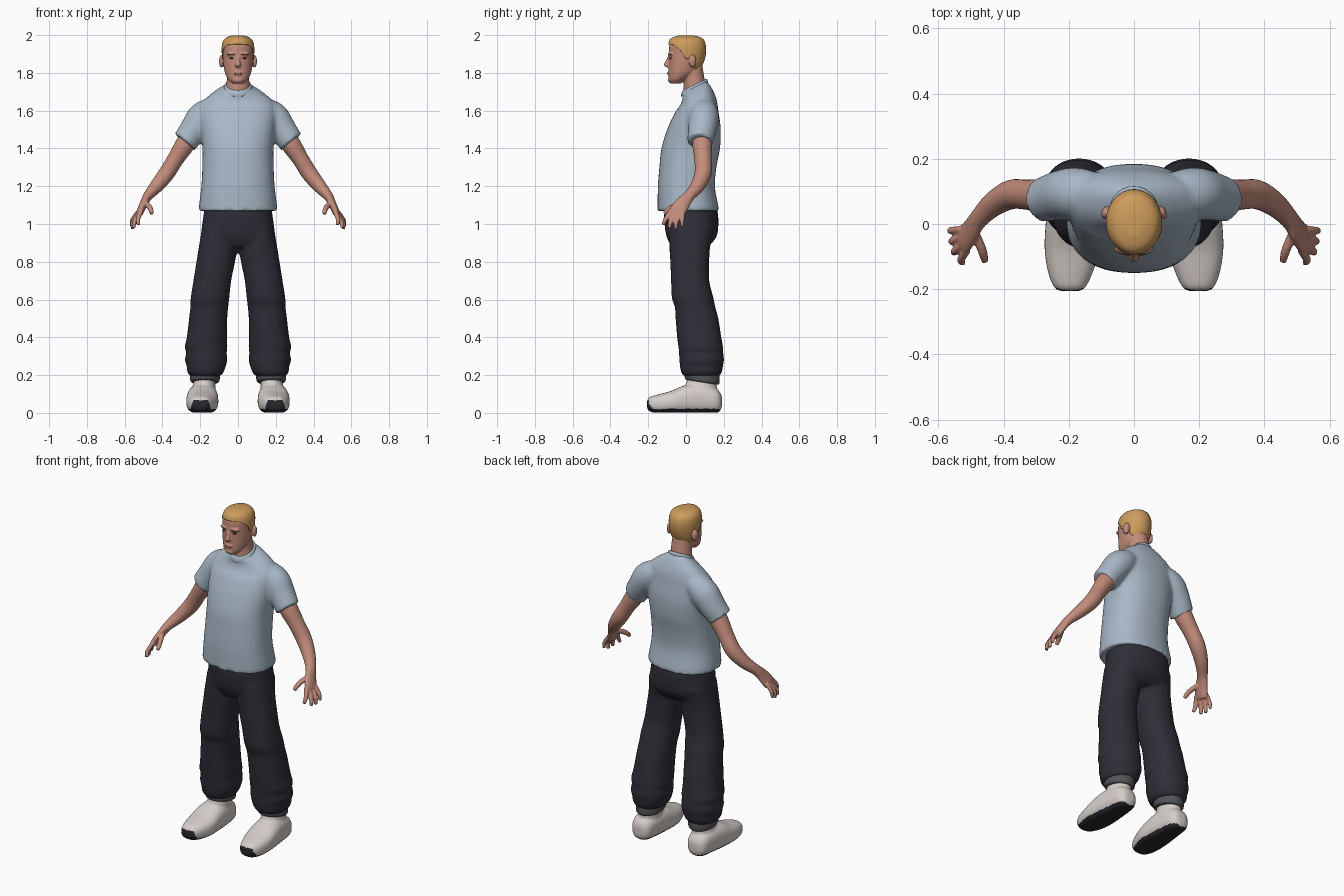
import bpy, bmesh, math
from mathutils import Vector, Matrix

if "Cube" in bpy.data.objects:
    bpy.data.objects.remove(bpy.data.objects["Cube"])


def material(name, rgb):
    m = bpy.data.materials.new(name)
    lin = [((c / 255 + 0.055) / 1.055) ** 2.4 for c in rgb]
    m.diffuse_color = (*lin, 1)
    m.use_nodes = True
    m.node_tree.nodes["Principled BSDF"].inputs["Base Color"].default_value = m.diffuse_color
    return m


SKIN = material("skin", (194, 140, 122))
HAIR = material("blond_hair", (205, 156, 92))
SHIRT = material("pale_blue_cotton", (168, 184, 199))
PANTS = material("dark_navy_cloth", (46, 46, 56))
CUFF = material("grey_rib", (84, 84, 88))
SHOE = material("off_white", (214, 206, 201))
SOLE = material("black_rubber", (38, 39, 44))
LIP = material("lip", (160, 102, 92))
BROW = material("brow", (128, 88, 68))
EYE = material("eye", (70, 52, 48))


def resample(rings, k):
    """Catmull-Rom interpolation of a list of number tuples."""
    out = []
    for i in range(len(rings) - 1):
        a, b = rings[max(i - 1, 0)], rings[i]
        c, d = rings[i + 1], rings[min(i + 2, len(rings) - 1)]
        for j in range(k):
            t = j / k
            out.append([0.5 * (2 * q + (r - p) * t + (2 * p - 5 * q + 4 * r - s) * t * t
                               + (3 * q - p - 3 * r + s) * t ** 3)
                        for p, q, r, s in zip(a, b, c, d)])
    return out + [list(rings[-1])]


def loft(bm, rings, axis=None, k=4, n=32, p=2.0, side=1, post=None):
    """Closed tube through rings (x, y, z, r1, r2); side=-1 mirrors it in x."""
    rings = resample(rings, k)
    loops = []
    for i, (x, y, z, r1, r2) in enumerate(rings):
        if axis == 'Z':
            u, v = Vector((1, 0, 0)), Vector((0, 1, 0))
        elif axis == 'Y':
            u, v = Vector((1, 0, 0)), Vector((0, 0, 1))
        else:
            t = (Vector(rings[min(i + 1, len(rings) - 1)][:3])
                 - Vector(rings[max(i - 1, 0)][:3])).normalized()
            v = (Vector((0, 1, 0)) - t * t.y).normalized()
            u = v.cross(t)
        loop = []
        for j in range(n):
            c, s = math.cos(math.tau * j / n), math.sin(math.tau * j / n)
            co = (Vector((x, y, z)) + u * r1 * math.copysign(abs(c) ** (2 / p), c)
                  + v * r2 * math.copysign(abs(s) ** (2 / p), s))
            if post:
                co = post(co)
            loop.append(bm.verts.new((co.x * side, co.y, co.z)))
        loops.append(loop)
    for a, b in zip(loops, loops[1:]):
        for j in range(n):
            bm.faces.new((a[j], a[(j + 1) % n], b[(j + 1) % n], b[j]))
    bm.faces.new(loops[0][::-1])
    bm.faces.new(loops[-1])


def ball(bm, co, r, rot=0):
    m = Matrix.Translation(co) @ Matrix.Rotation(rot, 4, 'Z') @ Matrix.Diagonal((*r, 1))
    bmesh.ops.create_uvsphere(bm, u_segments=20, v_segments=12, radius=1, matrix=m)


def finish(bm, name, mats, voxel=0, smooth=0, rule=None, solid=0):
    """Make the object; voxel fuses overlapping forms into one skin."""
    bmesh.ops.recalc_face_normals(bm, faces=bm.faces)
    me = bpy.data.meshes.new(name)
    bm.to_mesh(me)
    bm.free()
    ob = bpy.data.objects.new(name, me)
    bpy.context.collection.objects.link(ob)
    if voxel:
        m = ob.modifiers.new("fuse", 'REMESH')
        m.mode, m.voxel_size = 'VOXEL', voxel
    if smooth:
        m = ob.modifiers.new("relax", 'SMOOTH')
        m.factor, m.iterations = 0.5, smooth
    if solid:
        m = ob.modifiers.new("thickness", 'SOLIDIFY')
        m.thickness, m.offset = solid, -1
    if ob.modifiers:
        dg = bpy.context.evaluated_depsgraph_get()
        me = bpy.data.meshes.new_from_object(ob.evaluated_get(dg))
        ob.modifiers.clear()
        ob.data = me
        me.name = name
    me.materials.clear()
    for m in mats:
        me.materials.append(m)
    for f in me.polygons:
        f.use_smooth = True
        f.material_index = rule(f.center, f.normal) if rule else 0
    return ob


# T-shirt: torso, sleeves and collar, raised toward the nape
def raise_nape(co):
    w = min(max((co.z - 1.6) / 0.12, 0), 1)
    return Vector((co.x, co.y, co.z + 0.5 * w * (co.y - 0.045)))


torso = [(1.07, .012, .208, .163), (1.1, .01, .206, .16), (1.2, .002, .194, .151),
         (1.3, .01, .189, .151), (1.4, .025, .188, .155), (1.5, .042, .197, .142),
         (1.58, .055, .2, .119), (1.64, .065, .188, .097), (1.69, .058, .128, .076),
         (1.72, .045, .078, .068), (1.73, .045, .07, .062)]
bm = bmesh.new()
loft(bm, [(0, cy, z, rx, ry) for z, cy, rx, ry in torso], 'Z', p=2.3, n=48, post=raise_nape)
for s in (1, -1):
    loft(bm, [(.10, .09, 1.62, .05, .06), (.145, .092, 1.597, .072, .075),
              (.19, .093, 1.56, .083, .08), (.235, .086, 1.5, .074, .075),
              (.272, .076, 1.447, .069, .069), (.282, .074, 1.434, .069, .069)], side=s)
finish(bm, "shirt", [SHIRT], .01, 5)
bm = bmesh.new()
loft(bm, [(0, .045, z, r, r - .004) for z, r in
          ((1.705, .074), (1.718, .075), (1.73, .072), (1.737, .067))], 'Z', post=raise_nape)
finish(bm, "collar", [SHIRT])

# Trousers: hips fused with two baggy legs
bm = bmesh.new()
loft(bm, [(0, .025, 1.12, .172, .125), (0, .027, 1.05, .182, .143), (0, .03, .95, .196, .137),
          (0, .025, .9, .198, .113), (0, .02, .875, .17, .09)], 'Z', p=2.2, n=48)
for s in (1, -1):
    loft(bm, [(.1, .03, .98, .09, .12), (.105, .02, .88, .102, .108), (.118, .02, .8, .102, .103),
              (.136, .022, .7, .1, .101), (.148, .035, .61, .102, .11), (.152, .048, .56, .1, .107),
              (.158, .058, .5, .101, .113), (.165, .07, .4, .106, .117),
              (.169, .078, .35, .113, .118), (.167, .08, .32, .107, .117),
              (.169, .083, .28, .112, .118), (.168, .082, .25, .104, .114),
              (.172, .082, .215, .096, .108), (.174, .082, .195, .08, .095)],
         'Z', p=2.2, n=40, side=s)
finish(bm, "trousers", [PANTS], .01, 4)

for s, tag in ((1, "left"), (-1, "right")):
    # Ribbed ankle cuff
    bm = bmesh.new()
    loft(bm, [(.175, .085, z, r, r + .014) for z, r in
              ((.162, .068), (.17, .077), (.2, .079), (.235, .076))], 'Z', side=s,
         post=lambda c: Vector((c.x, c.y, c.z - .16 * (c.y - .085))))
    finish(bm, tag + "_cuff", [CUFF])

    # Shoe: foot and ankle, flat black sole that wraps the toe
    bm = bmesh.new()
    loft(bm, [(.197, -.206, .045, .025, .016), (.197, -.195, .046, .047, .036),
              (.195, -.15, .047, .068, .05), (.19, -.08, .055, .084, .061),
              (.188, 0, .07, .083, .078), (.186, .08, .074, .075, .08),
              (.186, .15, .066, .064, .068), (.186, .178, .06, .048, .052),
              (.186, .19, .058, .024, .026)], 'Y', p=2.5, side=s,
         post=lambda c: Vector((c.x, c.y, max(c.z, .002))))
    loft(bm, [(.186, .07, .06, .065, .1), (.182, .075, .12, .063, .09),
              (.178, .083, .17, .057, .078), (.176, .086, .21, .056, .075)], 'Z', side=s)
    finish(bm, tag + "_shoe", [SHOE, SOLE], .006, 4,
           lambda c, n: int(n.z < -.55 or c.z < .012 or
                            (c.y < -.178 and abs(abs(c.x) - .197) < .06 - .3 * c.z and c.z < .068)))

    # Bare arm with palm, fingers and thumb
    bm = bmesh.new()
    loft(bm, [(.21, .09, 1.53, .046, .046), (.275, .086, 1.43, .052, .052),
              (.33, .09, 1.345, .044, .046), (.378, .09, 1.268, .043, .045),
              (.432, .06, 1.2, .036, .038), (.477, .015, 1.148, .026, .031),
              (.497, -.015, 1.112, .021, .039), (.518, -.045, 1.065, .019, .045),
              (.525, -.052, 1.045, .014, .038)], side=s)
    for base, mid, tip, r in (
            ((.512, -.08, 1.07), (.53, -.108, 1.025), (.525, -.12, .995), .0125),
            ((.52, -.06, 1.06), (.548, -.082, 1.01), (.552, -.088, .978), .0125),
            ((.526, -.038, 1.06), (.556, -.052, 1.01), (.558, -.054, .974), .0125),
            ((.53, -.016, 1.065), (.56, -.02, 1.02), (.563, -.022, .986), .0115),
            ((.487, -.03, 1.11), (.465, -.082, 1.085), (.457, -.115, 1.055), .0145)):
        loft(bm, [(*base, r, r), (*mid, r, r), (*tip, r * .75, r * .75)], n=12, side=s)
    finish(bm, tag + "_arm", [SKIN], .005, 3)

# Head profile: height, front y, back y, half width
skull = resample([(1.743, -.08, -.03, .03), (1.765, -.09, .0, .052), (1.8, -.092, .055, .069),
                  (1.85, -.092, .087, .078), (1.9, -.091, .1, .081), (1.94, -.089, .1, .081),
                  (1.97, -.077, .09, .071), (1.985, -.058, .07, .052), (1.993, -.02, .03, .02)], 5)
bm = bmesh.new()
loft(bm, [(0, (f + b) / 2, z, w, (b - f) / 2) for z, f, b, w in skull], 'Z', k=1, n=40, p=2.15)
loft(bm, [(0, .045, 1.67, .068, .062), (0, .045, 1.74, .061, .057),
          (0, .037, 1.8, .058, .056), (0, .03, 1.85, .055, .055)], 'Z')
loft(bm, [(0, -.088, 1.888, .011, .008), (0, -.096, 1.862, .011, .012),
          (0, -.101, 1.842, .016, .018), (0, -.094, 1.83, .013, .012)], 'Z', n=16)
ball(bm, (0, -.082, 1.762), (.026, .014, .016))
ball(bm, (0, -.088, 1.798), (.025, .011, .013))
for s in (1, -1):
    ball(bm, (s * .086, .035, 1.862), (.014, .021, .034), s * .35)
    ball(bm, (s * .034, -.082, 1.9), (.03, .011, .01), s * .25)
finish(bm, "head", [SKIN], .005, 3)

# Short hair: shell from the hairline up to the crown
LINE = [(0, 1.952), (45, 1.948), (62, 1.928), (78, 1.905), (86, 1.868), (98, 1.872),
        (112, 1.868), (128, 1.825), (150, 1.8), (180, 1.795)]


def lerp_table(tab, x):
    for a, b in zip(tab, tab[1:]):
        if x <= b[0]:
            t = max(0, (x - a[0]) / (b[0] - a[0]))
            return [p + (q - p) * t for p, q in zip(a, b)]
    return list(tab[-1])


bm = bmesh.new()
N, M = 64, 16
crown = bm.verts.new((0, .005, 2.0))
grid = []
for i in range(N):
    deg = 360 * i / N
    low = lerp_table(LINE, min(deg, 360 - deg))[1]
    a, col = math.radians(deg), []
    for j in range(M):
        z = low + (1.992 - low) * math.sin(j / (M - 1) * math.pi / 2)
        _, f, b, w = lerp_table(skull, z)
        lift = .006 + .006 * max(0, math.cos(a)) * max(0, min(1, (z - 1.94) / .03))
        col.append(bm.verts.new(((w + .005) * math.sin(a),
                                 (f + b) / 2 - ((b - f) / 2 + lift) * math.cos(a),
                                 z + .006 * j / (M - 1))))
    grid.append(col)
for i in range(N):
    c, d = grid[i], grid[(i + 1) % N]
    for j in range(M - 1):
        bm.faces.new((c[j], d[j], d[j + 1], c[j + 1]))
    bm.faces.new((c[-1], d[-1], crown))
finish(bm, "hair", [HAIR], smooth=2, solid=.008)

# Face details
for s, tag in ((1, "left"), (-1, "right")):
    bm = bmesh.new()
    ball(bm, (s * .036, -.0885, 1.897), (.021, .005, .0035), s * .3)
    finish(bm, tag + "_eyebrow", [BROW])
    bm = bmesh.new()
    ball(bm, (s * .034, -.083, 1.878), (.013, .004, .0045), s * .3)
    finish(bm, tag + "_eye", [EYE])
bm = bmesh.new()
ball(bm, (0, -.0945, 1.797), (.022, .005, .006))
finish(bm, "lips", [LIP])
